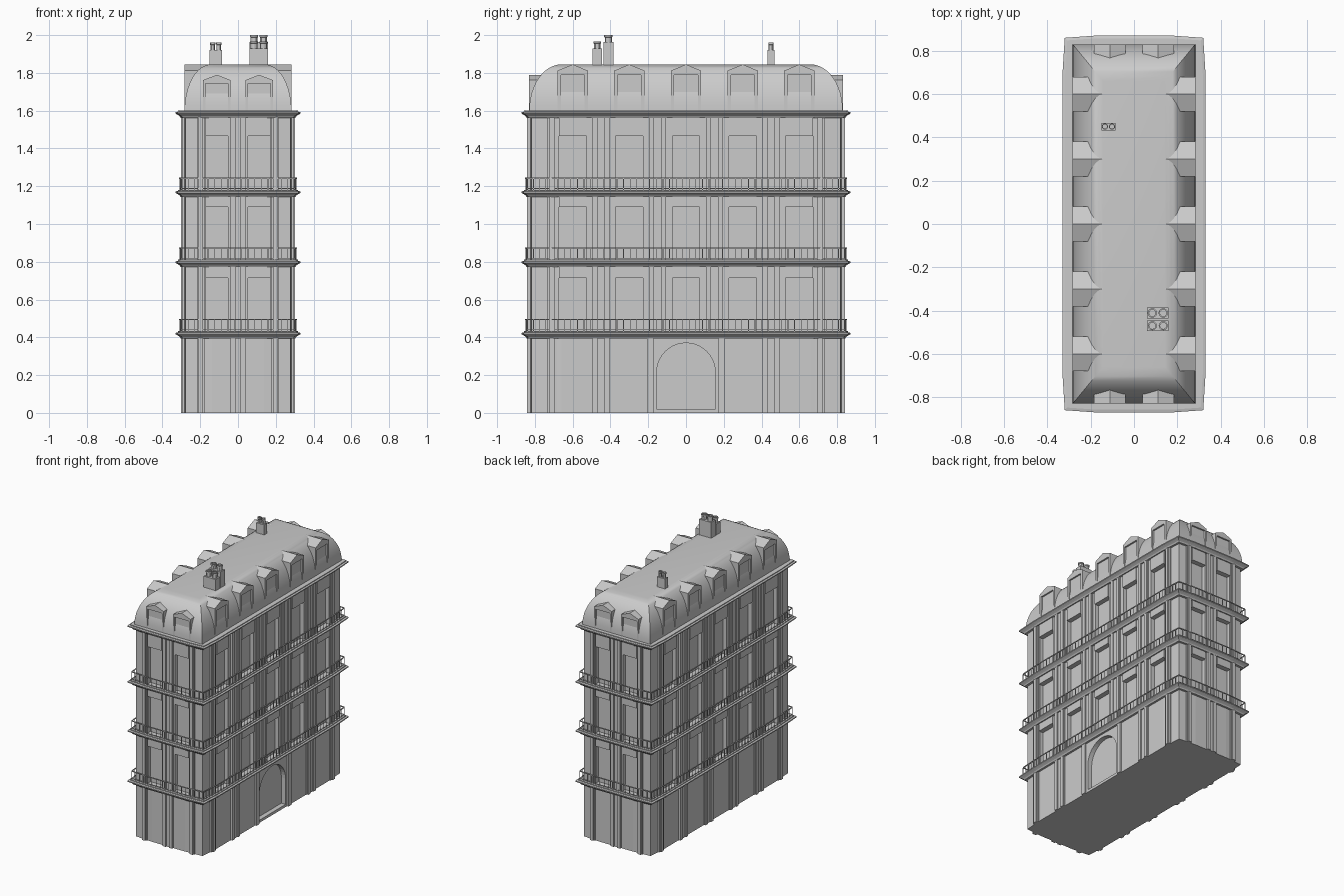
import bpy, bmesh, math
from mathutils import Vector

if "Cube" in bpy.data.objects:
    bpy.data.objects.remove(bpy.data.objects["Cube"])

WX, WY = 0.288, 0.828                      # wall half width / half length
FLOORS = [(0.415, 0.775, 0.715), (0.795, 1.145, 1.09), (1.165, 1.565, 1.465)]
LONG = [-0.6, -0.3, 0, 0.3, 0.6]           # window centres on long sides
SHORT = [-0.112, 0.112]                    # window centres on short sides
SIDES = ['+x', '-x', '+y', '-y']


def finish(name, bm, smooth=False):
    bmesh.ops.recalc_face_normals(bm, faces=bm.faces)
    me = bpy.data.meshes.new(name)
    bm.to_mesh(me)
    bm.free()
    ob = bpy.data.objects.new(name, me)
    bpy.context.collection.objects.link(ob)
    if smooth:
        bpy.ops.object.select_all(action='DESELECT')
        bpy.context.view_layer.objects.active = ob
        ob.select_set(True)
        bpy.ops.object.shade_smooth_by_angle(angle=math.radians(30))
    return ob


def place(side, u, d, z):
    s = 1 if side[0] == '+' else -1
    return Vector((s * d, u, z)) if side[1] == 'x' else Vector((u, s * d, z))


def prism(bm, side, pts, d0, d1):
    """Extrude a facade outline (u, z) between two distances from the centre."""
    a = [bm.verts.new(place(side, u, d0, z)) for u, z in pts]
    b = [bm.verts.new(place(side, u, d1, z)) for u, z in pts]
    bm.faces.new(a)
    bm.faces.new(b[::-1])
    n = len(pts)
    for i in range(n):
        bm.faces.new((a[i], b[i], b[(i + 1) % n], a[(i + 1) % n]))


def slab(bm, side, u, w, z0, z1, d0, d1):
    prism(bm, side, [(u - w / 2, z0), (u + w / 2, z0), (u + w / 2, z1), (u - w / 2, z1)], d0, d1)


def ring(o, z):
    """Footprint with gently tapered end bays, grown by o."""
    x, y = WX + o, WY + o
    q = [(x, y - 0.17), (x - 0.01, y - 0.01), (x - 0.15, y)]
    pts = q + [(-a, b) for a, b in q[::-1]] + [(-a, -b) for a, b in q] + [(a, -b) for a, b in q[::-1]]
    return [Vector((a, b, z)) for a, b in pts]


def loft(bm, rings):
    vs = [[bm.verts.new(p) for p in r] for r in rings]
    n = len(vs[0])
    for a, b in zip(vs, vs[1:]):
        for i in range(n):
            bm.faces.new((a[i], a[(i + 1) % n], b[(i + 1) % n], b[i]))
    bm.faces.new(vs[0][::-1])
    bm.faces.new(vs[-1])


def bar(bm, p, q, t):
    """Thin square bar from p to q."""
    d = (q - p).normalized()
    up = Vector((0, 0, 1)) if abs(d.z) < 0.9 else Vector((1, 0, 0))
    s = d.cross(up) * t / 2
    v = d.cross(s)
    loft(bm, [[e + s + v, e - s + v, e - s - v, e + s - v] for e in (p, q)])


def side_info(side):
    return (LONG, 0.145, WX) if side[1] == 'x' else (SHORT, 0.118, WY)


# walls with recessed windows and an arched doorway on the right
bm = bmesh.new()
loft(bm, [ring(0, 0), ring(0, 1.59)])
walls = finish("walls", bm)
bm = bmesh.new()
for side in SIDES:
    us, w, d = side_info(side)
    for u in us:
        for z0, z1, zl in FLOORS:
            slab(bm, side, u, w, z0, zl, d - 0.03, d + 0.1)
arch = [(-0.155, 0.02), (0.155, 0.02)]
arch += [(0.155 * math.cos(t), 0.215 + 0.155 * math.sin(t)) for t in [math.pi * i / 20 for i in range(21)]]
prism(bm, '+x', arch, WX - 0.035, WX + 0.1)
cutter = finish("wall_cutter", bm)
cutter.hide_render = True
mod = walls.modifiers.new("openings", 'BOOLEAN')
mod.operation, mod.solver, mod.object = 'DIFFERENCE', 'EXACT', cutter
bpy.context.view_layer.objects.active = walls
bpy.ops.object.modifier_apply(modifier=mod.name)
bpy.data.objects.remove(cutter)

# blind boxes above the windows
bm = bmesh.new()
for side in SIDES:
    us, w, d = side_info(side)
    for u in us:
        for z0, z1, zl in FLOORS:
            slab(bm, side, u, w, zl, z1, d - 0.02, d + 0.007)
finish("window_lintels", bm)

# layered pilasters between the bays
bm = bmesh.new()
for side in SIDES:
    us, w, d = side_info(side)
    if side[1] == 'x':
        groups = [(s * u, 0.11) for u in (0.15, 0.45) for s in (1, -1)] + [(0.71, 0.06), (-0.71, 0.06)]
    else:
        groups = [(0, 0.09), (-0.198, 0.045), (0.198, 0.045)]
    for u, gw in groups:
        z0 = 0.4 if side == '+x' and abs(u) == 0.15 else 0
        slab(bm, side, u, gw * 0.9, z0, 1.58, d - 0.02, d + 0.006)
        offs = [0] if gw < 0.07 else [-gw * 0.29, gw * 0.29]
        for o in offs:
            slab(bm, side, u + o, 0.026, z0, 1.58, d - 0.02, d + 0.014)
    if side == '+x':
        for u in (-0.19, 0.19):
            slab(bm, side, u, 0.035, 0, 0.41, d - 0.02, d + 0.012)
finish("pilasters", bm)

# moulded cornices around every floor
bm = bmesh.new()
for z in (0.415, 0.793, 1.163, 1.583):
    loft(bm, [ring(o, z + h) for o, h in
              [(0.015, -0.021), (0.021, -0.012), (0.03, -0.006), (0.042, 0.001),
               (0.042, 0.009), (0.03, 0.012), (0.03, 0.018)]])
finish("cornices", bm)

# balcony railings
bm = bmesh.new()
for z in (0.432, 0.81, 1.18):
    pts = ring(0.021, z)
    for p, q in zip(pts, pts[1:] + pts[:1]):
        for h, t in ((0.062, 0.006), (0.008, 0.003)):
            bar(bm, p + Vector((0, 0, h)), q + Vector((0, 0, h)), t)
        n = max(1, round((q - p).length / 0.035))
        for i in range(n):
            b = p.lerp(q, i / n)
            bar(bm, b, b + Vector((0, 0, 0.062)), 0.0035)
finish("balcony_railings", bm)

# curved mansard roof
bm = bmesh.new()
rings = []
for i in range(13):
    t = math.pi / 2 * i / 12
    k = 1 - math.cos(t)
    x, y, z = 0.283 - 0.14 * k, 0.83 - 0.17 * k, 1.6 + 0.245 * math.sin(t)
    rings.append([Vector((x, y, z)), Vector((-x, y, z)), Vector((-x, -y, z)), Vector((x, -y, z))])
loft(bm, rings)
finish("roof", bm, smooth=True)

# gabled dormers
bm = bmesh.new()
for side in SIDES:
    if side[1] == 'x':
        us, w, wi, zw, ze, zr, d, back = LONG, 0.08, 0.063, 1.79, 1.812, 1.845, 0.283, 0.14
    else:
        us, w, wi, zw, ze, zr, d, back = SHORT, 0.072, 0.06, 1.745, 1.762, 1.79, 0.83, 0.74
    for u in us:
        outline = [(-w, 1.595), (-wi, 1.595), (-wi, zw), (wi, zw), (wi, 1.595),
                   (w, 1.595), (w, ze), (0, zr), (-w, ze)]
        prism(bm, side, [(u + a, z) for a, z in outline], back, d)
        slab(bm, side, u, 2 * wi, 1.595, zw, back, d - 0.012)
finish("dormers", bm)

# chimney stacks with round pots
stacks = [(0.11, -0.411, 0.10, 0.052, 1.963, 2.0),
          (0.11, -0.47, 0.10, 0.05, 1.928, 1.967),
          (-0.118, 0.45, 0.066, 0.035, 1.92, 1.96)]
bm, pots = bmesh.new(), bmesh.new()
for x, y, sx, sy, zt, zp in stacks:
    slab(bm, '+y', x, sx, 1.82, zt, y - sy / 2, y + sy / 2)
    for s in (-1, 1):
        r = min(sy * 0.42, sx * 0.22)
        prof = [(r * 0.85, zt - 0.005), (r * 0.85, zp - 0.012), (r, zp - 0.01), (r, zp),
                (r * 0.7, zp), (r * 0.7, zp - 0.01)]
        loft(pots, [[Vector((x + s * sx / 4 + rr * math.cos(a), y + rr * math.sin(a), z))
                     for a in [math.tau * i / 12 for i in range(12)]] for rr, z in prof])
finish("chimney_stacks", bm)
finish("chimney_pots", pots, smooth=True)
